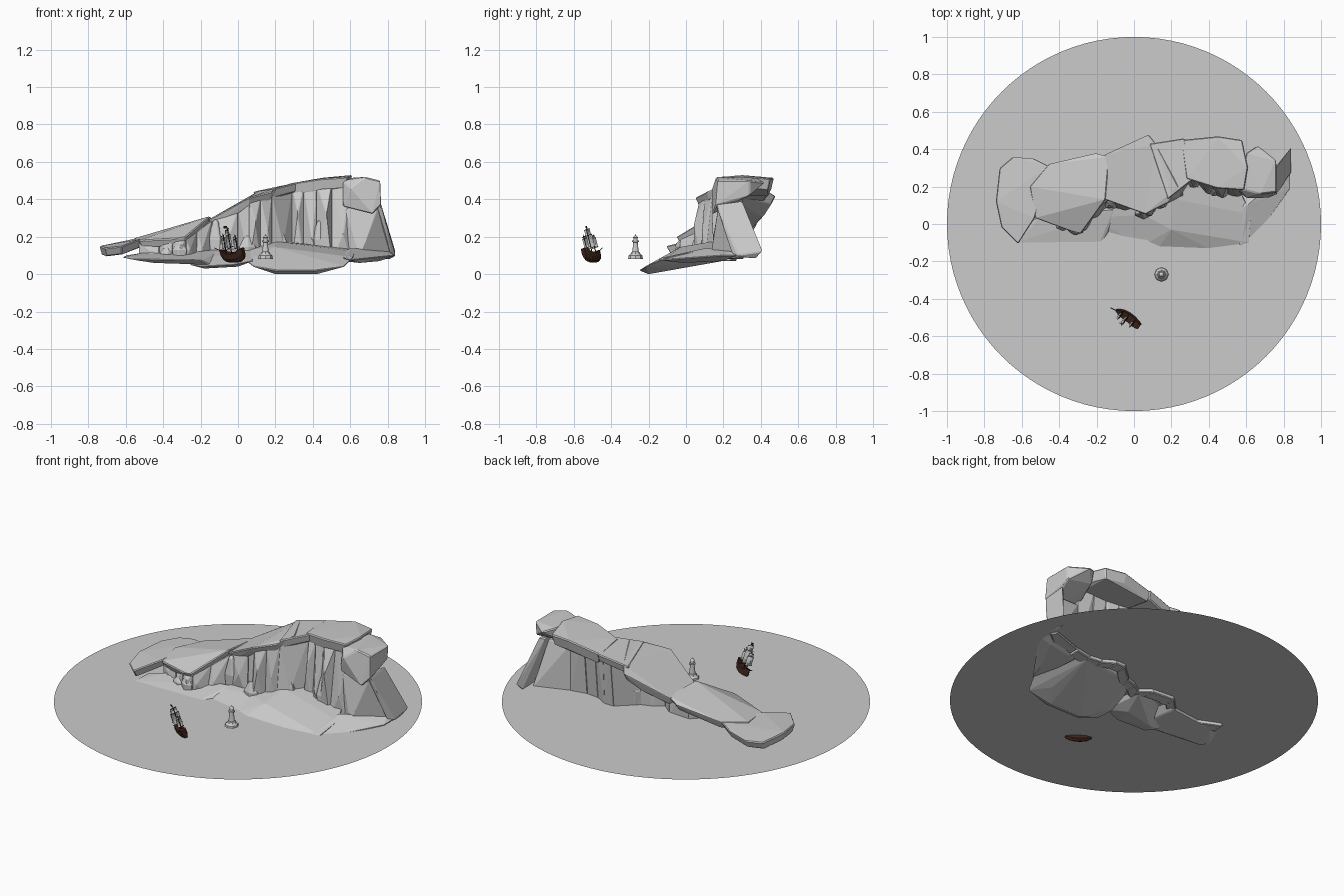
import bpy, bmesh, math, random
from mathutils import Matrix, Vector
random.seed(4)
WATER = 0.09


def add(name, bm, mat=None, world=None):
    bmesh.ops.recalc_face_normals(bm, faces=bm.faces)
    me = bpy.data.meshes.new(name)
    bm.to_mesh(me)
    bm.free()
    ob = bpy.data.objects.new(name, me)
    bpy.context.collection.objects.link(ob)
    if mat:
        me.materials.append(mat)
    if world:
        ob.matrix_world = world
    return ob


def rock(name, pts, bevel=0.006):
    """Faceted stone: convex hull of a few points with chipped edges."""
    bm = bmesh.new()
    for p in pts:
        bm.verts.new(p)
    r = bmesh.ops.convex_hull(bm, input=bm.verts)
    loose = [v for v in bm.verts if not v.link_faces]
    bmesh.ops.delete(bm, geom=loose, context='VERTS')
    bmesh.ops.dissolve_limit(bm, angle_limit=0.06, verts=bm.verts, edges=bm.edges)
    ob = add(name, bm)
    m = ob.modifiers.new("chips", 'BEVEL')
    m.width, m.segments, m.angle_limit = bevel, 1, math.radians(35)
    return ob


def slab(name, top, thick, inset=0.9):
    c = sum((Vector(p) for p in top), Vector()) / len(top)
    low = [(c.x + (x - c.x) * inset, c.y + (y - c.y) * inset, z - thick) for x, y, z in top]
    return rock(name, list(top) + low)


def lathe(name, profile, n, loc):
    bm = bmesh.new()
    rings = [[bm.verts.new((r * math.cos(2 * math.pi * i / n), r * math.sin(2 * math.pi * i / n), z))
              for i in range(n)] for r, z in profile]
    for a, b in zip(rings, rings[1:]):
        for i in range(n):
            bm.faces.new((a[i], a[(i + 1) % n], b[(i + 1) % n], b[i]))
    bm.faces.new(rings[0])
    bm.faces.new(rings[-1])
    return add(name, bm, None, Matrix.Translation(loc))


def color(name, rgb):
    m = bpy.data.materials.new(name)
    m.diffuse_color = (*rgb, 1)
    return m


# Water disc
bm = bmesh.new()
bmesh.ops.create_circle(bm, cap_ends=True, segments=96, radius=1)
add("water", bm, None, Matrix.Translation((0, 0, WATER)))

# Cliff top slabs
slab("left_slab", [(-.74, .12, .15), (-.72, .3, .15), (-.65, .36, .165), (-.53, .35, .19), (-.45, .31, .21),
                   (-.53, .03, .185), (-.62, -.11, .15), (-.71, -.02, .14)], .045)
slab("low_roof", [(-.46, .32, .21), (-.2, .38, .27), (-.13, .36, .30), (-.15, .13, .31), (-.28, -.05, .20),
                  (-.34, -.04, .19), (-.53, .03, .18), (-.56, .2, .19)], .04)
slab("middle_roof", [(-.16, .13, .29), (0, .08, .37), (.06, .05, .41), (.18, .11, .44), (.24, .2, .475),
                     (.12, .43, .45), (.08, .48, .42), (-.02, .43, .35), (-.16, .37, .29)], .045)
slab("upper_roof", [(.08, .43, .44), (.27, .46, .48), (.32, .24, .49), (.27, .22, .48), (.18, .13, .455)], .05)
slab("summit_roof", [(.25, .45, .475), (.45, .47, .515), (.58, .45, .51), (.61, .3, .53), (.59, .18, .52),
                     (.44, .19, .51), (.28, .24, .485)], .06)
# Overhanging end block
rock("end_block", [(.56, .19, .50), (.6, .14, .46), (.56, .17, .36), (.6, .38, .515), (.66, .42, .49), (.68, .16, .52),
                   (.76, .17, .50), (.76, .34, .50), (.765, .16, .37), (.72, .14, .32), (.6, .36, .44), (.755, .34, .42)])

# Cliff wall columns between stations (x, top y, base y, top z)
ST = [(-.53, .05, .05, .165), (-.42, .02, .0, .17), (-.35, -.02, -.03, .18), (-.28, -.03, -.04, .19),
      (-.22, .06, .02, .23), (-.14, .13, .1, .29), (0, .1, .09, .35), (.06, .07, .04, .39), (.12, .1, .08, .41),
      (.18, .14, .1, .43), (.29, .26, .2, .46), (.35, .24, .2, .47), (.42, .22, .16, .48), (.5, .21, .15, .48),
      (.6, .19, .17, .47)]
for i, (a, b) in enumerate(zip(ST, ST[1:])):
    pts = []
    for x, yt, yb, z in (a, b):
        pts += [(x, yt, z), (x, yt + .05, z), (x, yb, .07), (x, yb + .07, .07)]
    t = random.uniform(.3, .7)
    mx, my = a[0] + (b[0] - a[0]) * t, a[2] + (b[2] - a[2]) * t
    pts.append((mx, my - random.uniform(.005, .025), random.uniform(.12, .6 * a[3] + .06)))
    rock(f"cliff_column_{i}", pts, .004)

# Sloping end walls
rock("end_wall_front", [(.57, .17, .35), (.74, .17, .34), (.76, .18, .37), (.6, .24, .36), (.74, .24, .36),
                        (.6, .16, .08), (.65, .13, .08), (.82, .27, .08), (.6, .24, .08), (.8, .31, .08)])
rock("end_wall_side", [(.74, .17, .36), (.765, .16, .37), (.76, .3, .39), (.82, .25, .09), (.842, .28, .10),
                       (.842, .41, .12), (.82, .38, .085), (.735, .28, .38)])
# Fallen boulders along the foot
for i, (x, y, r, h) in enumerate([(-.46, -.01, .04, .13), (-.38, -.04, .04, .16), (-.31, -.06, .045, .19),
                                  (-.22, .03, .04, .19), (-.12, .08, .045, .30), (-.02, .09, .05, .2),
                                  (.05, .03, .05, .22), (.22, .14, .05, .27), (.44, .15, .05, .3), (.54, .15, .04, .24)]):
    pts = [(x + r * f * math.cos(k * 1.257 + i), y + .03 + r * f * .7 * math.sin(k * 1.257 + i), z)
           for f, z in ((.8, .07), (1, .07 + (h - .07) * .5), (.4, h - .02)) for k in range(5)]
    rock(f"boulder_{i}", pts + [(x, y + .04, h)], .004)

# Shore slabs dipping under the water
rock("right_shore", [(.04, -.12, .07), (.08, -.2, .04), (.2, -.25, .02), (.42, -.25, .02), (.57, -.22, .04),
                     (.62, -.1, .09), (.2, -.2, .0), (.42, -.2, .0), (.12, -.1, .03), (.5, -.1, .03),
                     (.05, .05, .13), (.2, .14, .175), (.3, .24, .17), (.57, .18, .14), (.63, .05, .12),
                     (.2, -.03, .145), (.15, .15, .08), (.5, .2, .07)])
rock("left_shore", [(-.62, -.1, .09), (-.58, -.13, .08), (-.2, -.16, .075), (-.15, -.13, .05), (-.45, -.1, .06),
                    (-.1, .08, .13), (-.5, .04, .115), (-.6, .0, .1), (-.2, .1, .06), (-.5, .05, .07)])
rock("middle_shore", [(-.26, -.1, .05), (-.2, -.15, .04), (-.02, -.17, .05), (.08, -.15, .07), (-.18, -.08, .03),
                      (0, -.05, .04), (.1, .05, .135), (-.05, .12, .14), (-.22, .04, .115), (.05, .1, .07)])
rock("end_shore", [(.56, -.15, .085), (.6, -.15, .075), (.84, .19, .1), (.84, .27, .1), (.8, .27, .125),
                   (.6, .1, .14), (.56, .1, .12), (.65, -.02, .06), (.76, .2, .07), (.55, .16, .07)])

# Lighthouse on its islet
LH = (.147, -.27, 0)
lathe("islet", [(.04, .08), (.036, .1), (.027, .108), (.022, .118), (.017, .12)], 8, LH)
lathe("lighthouse", [(.018, .112), (.015, .14), (.0125, .17), (.018, .173), (.018, .179), (.011, .18),
                     (.011, .194), (.014, .195), (.009, .203), (.002, .207), (.002, .213)], 12, LH)

# Sailing ship, built bow to +x then turned and heeled
SHIP = (Matrix.Translation((-.03, -.495, .088)) @ Matrix.Rotation(math.radians(145), 4, 'Z')
        @ Matrix.Rotation(math.radians(-17), 4, 'X'))
hull_mat, spar_mat = color("dark_wood", (.045, .016, .01)), color("black_wood", (.02, .012, .01))
bm = bmesh.new()
rings = []
for x, w, k, d in [(-.08, .013, -.005, .052), (-.06, .02, -.02, .05), (-.045, .021, -.024, .045), (-.04, .022, -.025, .032),
                   (0, .024, -.027, .026), (.035, .02, -.024, .028), (.042, .019, -.022, .038), (.06, .01, -.012, .04),
                   (.075, .002, .015, .043)]:
    rings.append([bm.verts.new((x, s * w * f, k + (d - k) * h)) for s, f, h in
                  [(-1, .9, 1), (-1, 1, .5), (-1, .6, .12), (1, .15, 0), (1, .6, .12), (1, 1, .5), (1, .9, 1)]])
for a, b in zip(rings, rings[1:]):
    for i in range(7):
        bm.faces.new((a[i], a[(i + 1) % 7], b[(i + 1) % 7], b[i]))
bm.faces.new(rings[0])
bm.faces.new(rings[-1])
add("ship_hull", bm, hull_mat, SHIP)


def spar(name, p, q, r):
    p, q = Vector(p), Vector(q)
    bm = bmesh.new()
    m = Matrix.Translation((p + q) / 2) @ (q - p).to_track_quat('Z', 'Y').to_matrix().to_4x4()
    bmesh.ops.create_cone(bm, cap_ends=True, segments=6, radius1=r, radius2=r * .6, depth=(q - p).length, matrix=m)
    add(name, bm, spar_mat, SHIP)


spar("bowsprit", (.065, 0, .035), (.105, 0, .055), .003)
for n, x, top, half in [("fore", .035, .135, .024), ("main", .0, .17, .03), ("mizzen", -.042, .13, .02)]:
    spar(n + "_mast", (x, 0, .02), (x, 0, top), .0028)
    levels = [.055, top * .5 + .04, top - .012]
    for j, z in enumerate(levels):
        w = half * (1 - .2 * j)
        spar(f"{n}_yard_{j}", (x + .003, -w, z), (x + .003, w, z), .0018)
        if j:
            # Billowed square sail between yards
            bm = bmesh.new()
            z0, g = levels[j - 1], {}
            for u in range(5):
                for v in range(4):
                    bulge = .012 * math.sin(math.pi * u / 4) * math.sin(math.pi * v / 3)
                    g[u, v] = bm.verts.new((x + .005 + bulge, w * (u / 2 - 1), z0 + (z - z0) * v / 3))
            for u in range(4):
                for v in range(3):
                    bm.faces.new((g[u, v], g[u + 1, v], g[u + 1, v + 1], g[u, v + 1]))
            add(f"{n}_sail_{j}", bm, None, SHIP)
# Masthead flag
bm = bmesh.new()
bm.faces.new([bm.verts.new(p) for p in [(0, 0, .162), (.02, .005, .164), (.02, .005, .178), (0, 0, .178)]])
add("flag", bm, spar_mat, SHIP)
